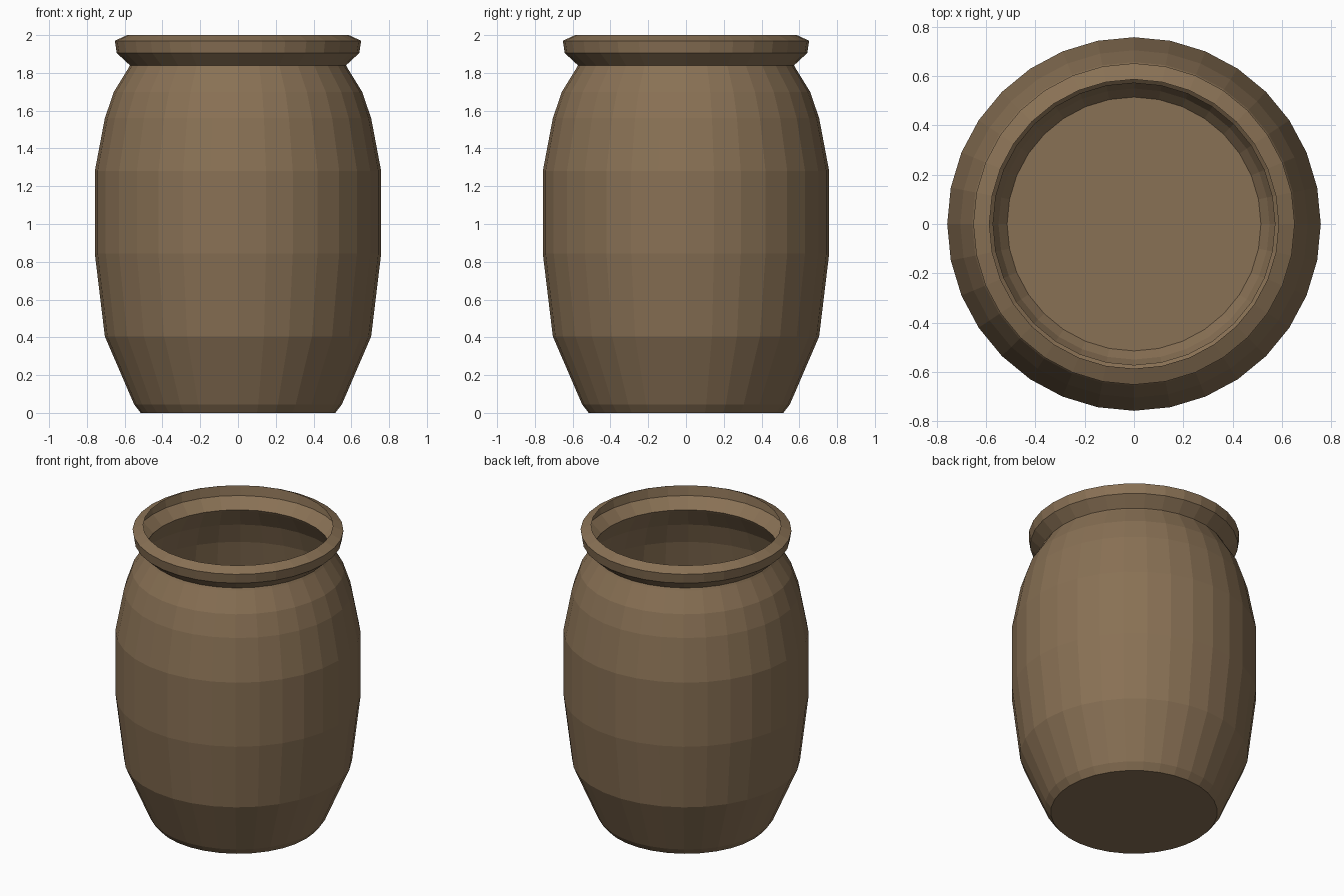
import bpy, bmesh
from math import cos, sin, tau

if "Cube" in bpy.data.objects:
    bpy.data.objects.remove(bpy.data.objects["Cube"])

SIDES = 32

# Thin-walled profile from base to lip: (radius, height)
PROFILE = [
    (0.515, 0.0), (0.55, 0.045), (0.705, 0.405), (0.758, 0.843),
    (0.758, 1.28), (0.705, 1.56), (0.657, 1.70), (0.58, 1.825),
    (0.572, 1.84), (0.642, 1.905), (0.652, 1.97), (0.587, 2.0),
]

clay = bpy.data.materials.new("brown_clay")
clay.diffuse_color = (0.25, 0.165, 0.09, 1)
clay.use_nodes = True
clay.node_tree.nodes["Principled BSDF"].inputs["Base Color"].default_value = clay.diffuse_color


def lathe(name, profile, material):
    bm = bmesh.new()
    rings = [[bm.verts.new((r * cos(tau * i / SIDES), r * sin(tau * i / SIDES), z))
              for i in range(SIDES)] for r, z in profile]
    # Closed base, open mouth
    bm.faces.new(rings[0][::-1])
    for low, high in zip(rings, rings[1:]):
        for i in range(SIDES):
            j = (i + 1) % SIDES
            bm.faces.new((low[i], low[j], high[j], high[i]))
    mesh = bpy.data.meshes.new(name)
    bm.to_mesh(mesh)
    bm.free()
    mesh.materials.append(material)
    obj = bpy.data.objects.new(name, mesh)
    bpy.context.collection.objects.link(obj)
    return obj


# Rounded pot with flared rim
lathe("clay_pot", PROFILE, clay)
